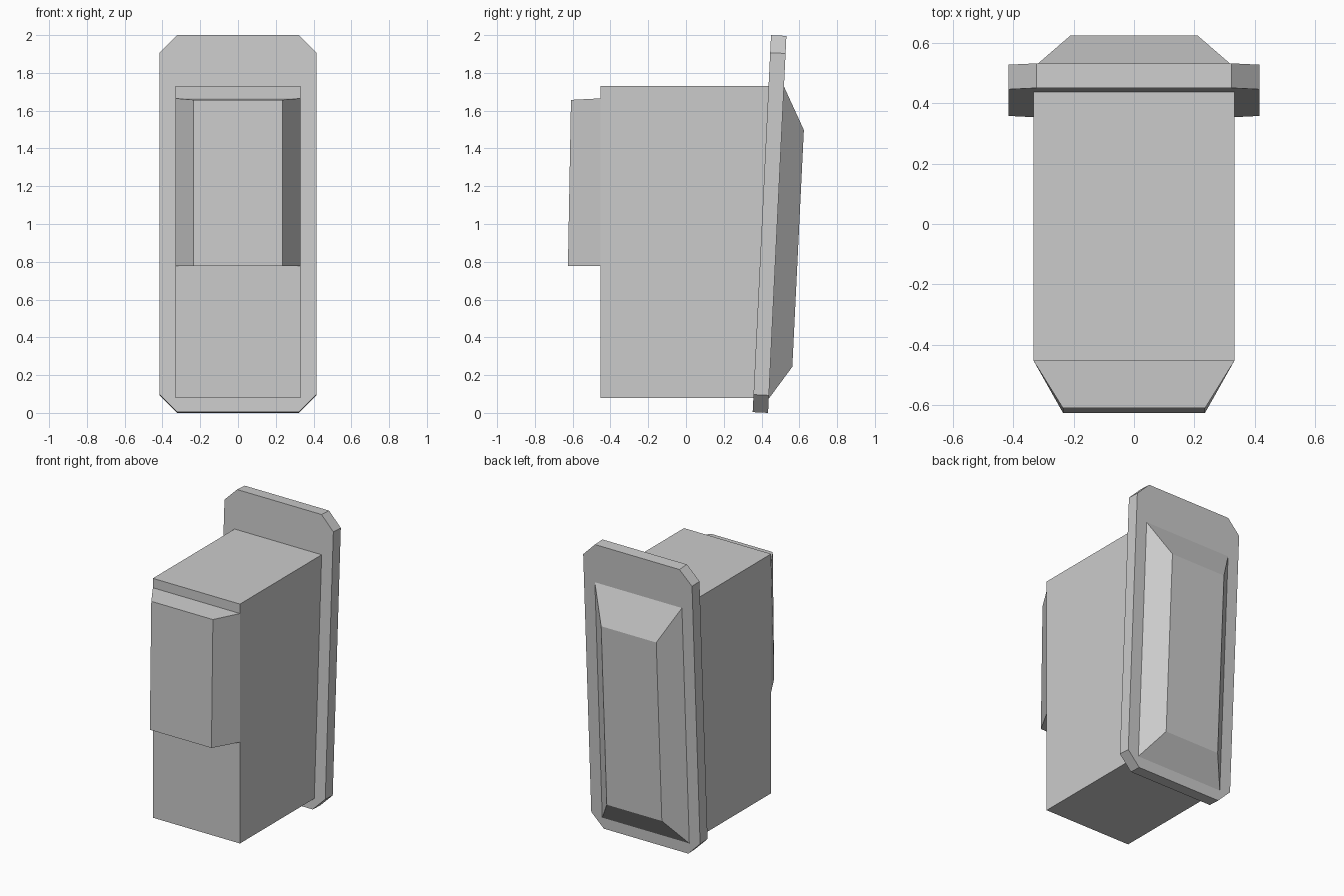
import bpy
import bmesh
from math import atan, sin, cos

if "Cube" in bpy.data.objects:
    bpy.data.objects.remove(bpy.data.objects["Cube"])

TILT = atan(0.0487)


def loft(name, a, b):
    """Closed solid between two matching point loops."""
    bm = bmesh.new()
    va = [bm.verts.new(p) for p in a]
    vb = [bm.verts.new(p) for p in b]
    n = len(a)
    bm.faces.new(va)
    bm.faces.new(vb)
    for i in range(n):
        j = (i + 1) % n
        bm.faces.new((va[i], va[j], vb[j], vb[i]))
    bmesh.ops.recalc_face_normals(bm, faces=bm.faces)
    mesh = bpy.data.meshes.new(name)
    bm.to_mesh(mesh)
    bm.free()
    obj = bpy.data.objects.new(name, mesh)
    bpy.context.collection.objects.link(obj)
    return obj


def tilted(outline, d):
    """Place an (x, height) outline at depth d on the leaning plate."""
    s, c = sin(TILT), cos(TILT)
    return [(x, 0.353 + v * s + d * c, 0.004 + v * c - d * s) for x, v in outline]


def rect(w, lo, hi):
    return [(-w, lo), (w, lo), (w, hi), (-w, hi)]


def octagon(w, lo, hi, cut):
    half = [(w - cut, lo), (w, lo + cut), (w, hi - cut), (w - cut, hi)]
    return half + [(-x, v) for x, v in reversed(half)]


# Main box, its back running into the leaning plate
body = rect(0.332, 0.08, 1.73)
loft("body", [(x, -0.453, z) for x, z in body],
     [(x, 0.363 + 0.0487 * z, z) for x, z in body])

# Front block with slanted sides and a slightly leaning face
loft("front_block",
     [(x, -0.453, z) for x, z in rect(0.332, 0.778, 1.665)],
     [(x, -0.625 + (0.016 if z > 1 else 0), z) for x, z in rect(0.235, 0.778, 1.657)])

# Leaning back plate with cut corners
plate = octagon(0.415, 0, 1.998, 0.093)
loft("back_plate", tilted(plate, 0), tilted(plate, 0.0815))

# Raised bevelled panel on the back of the plate
loft("back_panel", tilted(rect(0.332, 0.075, 1.73), 0.0815),
     tilted(rect(0.21, 0.25, 1.505), 0.198))
